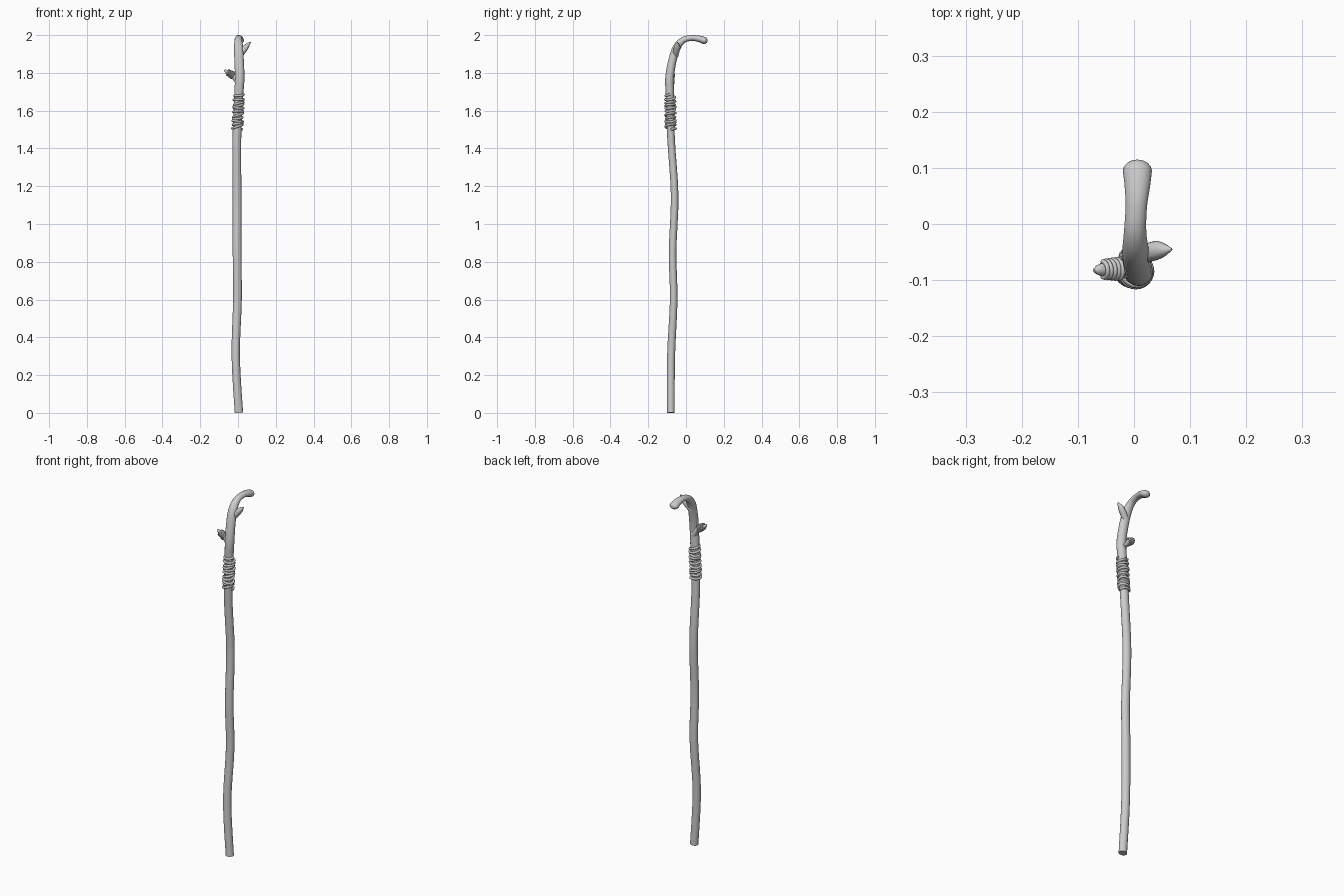
import bpy, bmesh, math
from mathutils import Vector

if "Cube" in bpy.data.objects:
    bpy.data.objects.remove(bpy.data.objects["Cube"])


def smooth_rows(rows, steps):
    """Catmull-Rom interpolation of equal-length number rows."""
    out = []
    n = len(rows)
    for i in range(n - 1):
        a, b, c, d = (rows[max(i - 1, 0)], rows[i], rows[i + 1], rows[min(i + 2, n - 1)])
        for s in range(steps):
            t = s / steps
            out.append([0.5 * (2 * q + (r - p) * t + (2 * p - 5 * q + 4 * r - w) * t * t
                               + (3 * q - p - 3 * r + w) * t ** 3)
                        for p, q, r, w in zip(a, b, c, d)])
    out.append(list(rows[-1]))
    return out


def sweep(name, rows, side, sides=16):
    """Tube through rows of (x, y, z, radius along side, other radius)."""
    bm = bmesh.new()
    pts = [Vector(r[:3]) for r in rows]
    rings = []
    for i, r in enumerate(rows):
        t = (pts[min(i + 1, len(pts) - 1)] - pts[max(i - 1, 0)]).normalized()
        u = Vector(side)
        u = (u - t * u.dot(t)).normalized()
        v = t.cross(u)
        rings.append([bm.verts.new(pts[i] + u * r[3] * math.cos(a) + v * r[4] * math.sin(a))
                      for a in (2 * math.pi * k / sides for k in range(sides))])
    for a, b in zip(rings, rings[1:]):
        for k in range(sides):
            j = (k + 1) % sides
            bm.faces.new((a[k], a[j], b[j], b[k]))
    bm.faces.new(rings[0][::-1])
    bm.faces.new(rings[-1])
    bmesh.ops.recalc_face_normals(bm, faces=bm.faces)
    me = bpy.data.meshes.new(name)
    bm.to_mesh(me)
    bm.free()
    ob = bpy.data.objects.new(name, me)
    bpy.context.collection.objects.link(ob)
    bpy.ops.object.select_all(action='DESELECT')
    ob.select_set(True)
    bpy.context.view_layer.objects.active = ob
    bpy.ops.object.shade_smooth_by_angle(angle=math.radians(50))
    return ob


def cord(name, points, radius):
    """Round cord through points."""
    cu = bpy.data.curves.new(name, 'CURVE')
    cu.dimensions = '3D'
    cu.bevel_depth = radius
    cu.bevel_resolution = 2
    cu.use_fill_caps = True
    sp = cu.splines.new('POLY')
    sp.points.add(len(points) - 1)
    for p, q in zip(sp.points, points):
        p.co = (*q, 1)
    sp.use_smooth = True
    ob = bpy.data.objects.new(name, cu)
    bpy.context.collection.objects.link(ob)
    return ob


# Crooked shaft ending in a forward-bent hook with a rounded knob
shaft = [
    (0.005, -0.080, 0.00, .022, .020), (-0.012, -0.079, 0.30, .022, .021),
    (-0.003, -0.065, 0.60, .023, .020), (-0.005, -0.071, 0.85, .023, .020),
    (-0.005, -0.060, 1.15, .023, .020), (-0.006, -0.079, 1.45, .023, .020),
    (0.004, -0.085, 1.68, .024, .022), (0.009, -0.087, 1.77, .025, .023),
    (0.006, -0.073, 1.86, .025, .022), (0.003, -0.050, 1.933, .024, .021),
    (0.002, -0.015, 1.973, .020, .017), (0.004, 0.030, 1.985, .019, .015),
    (0.006, 0.070, 1.980, .023, .017), (0.006, 0.095, 1.972, .026, .019),
]
rows = smooth_rows(shaft, 4)
x, y, z, ra, rb = rows[-1]
for k in range(1, 5):
    a = k * math.pi / 2 / 4.2
    rows.append([x, y + 0.019 * math.sin(a), z - 0.006 * math.sin(a),
                 ra * math.cos(a), rb * math.cos(a)])
sweep("staff_shaft", rows, (1, 0, 0))

# Two short twigs
right_twig = [(0.005, -0.058, 1.892, .018, .018), (0.022, -0.052, 1.912, .017, .017),
              (0.041, -0.047, 1.935, .017, .015), (0.054, -0.046, 1.951, .011, .010),
              (0.067, -0.045, 1.963, .002, .002)]
sweep("right_twig", smooth_rows(right_twig, 4), (0, 1, 0), 12)
left_twig = [(0.006, -0.080, 1.745, .020, .018), (-0.018, -0.080, 1.778, .017, .015),
             (-0.038, -0.080, 1.794, .014, .014), (-0.054, -0.081, 1.802, .012, .011),
             (-0.064, -0.082, 1.810, .009, .008), (-0.071, -0.083, 1.816, .003, .003)]
sweep("left_twig", smooth_rows(left_twig, 4), (0, 1, 0), 12)

# Cord wound unevenly around the shaft below the twigs
turns, per = 11, 24
wrap = []
for i in range(turns * per + 1):
    f = i / (turns * per)
    a = 2 * math.pi * i / per
    tilt = 0.006 * math.sin(f * 19)
    r = 0.0255 + 0.0015 * math.sin(f * 31)
    wrap.append((-0.004 + 0.009 * f + r * math.cos(a), -0.081 - 0.003 * f + r * math.sin(a),
                 1.50 + 0.18 * f + 0.004 * math.sin(f * 14) + tilt * math.cos(a)))
cord("shaft_cord", wrap, 0.0065)

# Smaller cord wound around the left twig
start, end = Vector((-0.024, -0.080, 1.785)), Vector((-0.056, -0.081, 1.804))
t = (end - start).normalized()
u = Vector((0, 1, 0))
u = (u - t * u.dot(t)).normalized()
v = t.cross(u)
twist = []
for i in range(5 * 20 + 1):
    f, a = i / 100, 2 * math.pi * i / 20
    r = 0.0185 - 0.004 * f
    twist.append(start.lerp(end, f) + u * r * math.cos(a) + v * r * math.sin(a))
cord("twig_cord", twist, 0.004)
